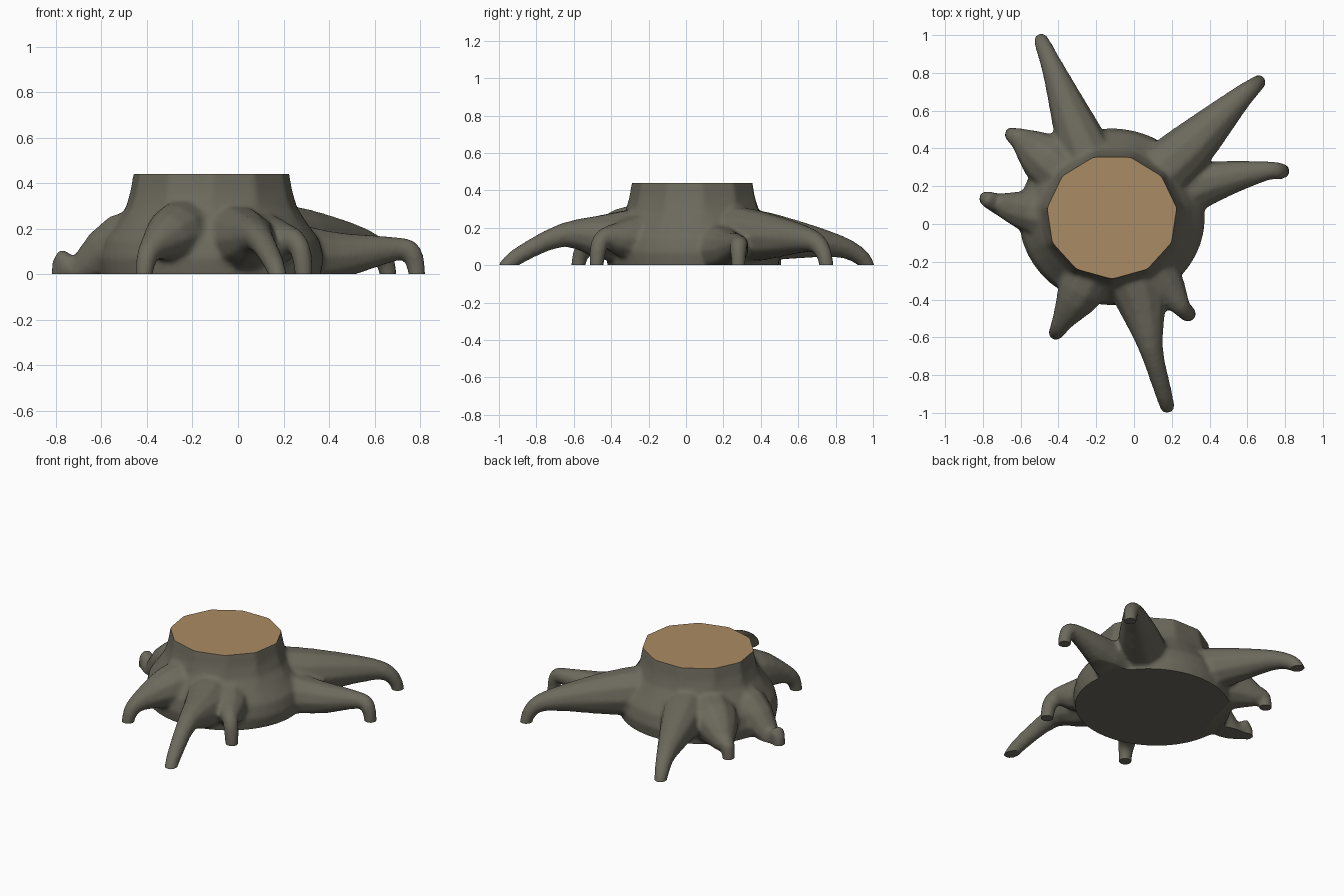
import bpy, bmesh, math
from mathutils import Vector

if "Cube" in bpy.data.objects:
    bpy.data.objects.remove(bpy.data.objects["Cube"])

def material(name, col):
    m = bpy.data.materials.new(name)
    m.diffuse_color = (*col, 1)
    m.use_nodes = True
    m.node_tree.nodes["Principled BSDF"].inputs["Base Color"].default_value = m.diffuse_color
    return m

bark = material("bark", (0.15, 0.142, 0.108))
wood = material("cut_wood", (0.40, 0.26, 0.125))
CENTRE = Vector((-.117, .038, 0))
SIDES = 11

def loft(bm, rings):
    """Closed skin over equal-length point rings."""
    vs = [[bm.verts.new(p) for p in r] for r in rings]
    n = len(vs[0])
    for a, b in zip(vs, vs[1:]):
        for i in range(n):
            bm.faces.new((a[i], a[(i + 1) % n], b[(i + 1) % n], b[i]))
    bm.faces.new(vs[0][::-1])
    bm.faces.new(vs[-1])

def spline(keys, steps=3):
    """Smooth curve through 4D keys (x, y, z, radius)."""
    k = [keys[0]] + keys + [keys[-1]]
    out = []
    for a, b, c, d in zip(k, k[1:], k[2:], k[3:]):
        for i in range(steps):
            t = i / steps
            out.append(b + ((c - a) * t + (2 * a - 5 * b + 4 * c - d) * t * t
                            + (3 * b - a - 3 * c + d) * t ** 3) * .5)
    return out + [keys[-1]]

def root(bm, shoulder, elbow, tip, toe_height, width):
    """Tapered root: leaves the trunk, arches over the elbow, drops at the toe."""
    s, e, t = Vector(shoulder), Vector(elbow), Vector((*tip, 0))
    start = CENTRE.lerp(s, .5)
    start.z = s.z + .01
    toe = e.lerp(t, .76)
    toe.z = toe_height
    t.z = -.03
    keys = [Vector((*p, r)) for p, r in
            ((start, .16), (s, width), (e, width * .5), (toe, .046), (t, .038))]
    path = spline(keys)
    flat = t - start
    side = Vector((-flat.y, flat.x, 0)).normalized()
    rings = []
    for i, p in enumerate(path):
        tan = (path[min(i + 1, len(path) - 1)] - path[max(i - 1, 0)]).to_3d().normalized()
        u = (side - tan * side.dot(tan)).normalized()
        v = tan.cross(u)
        rings.append([p.to_3d() + (u * math.cos(a) + v * math.sin(a)) * p.w
                      for a in (2 * math.pi * k / 10 for k in range(10))])
    loft(bm, rings)

def trunk_ring(z, r):
    """Round at the foot, turning into an eleven-sided polygon at the top."""
    facet = min(1, max(0, (z - .2) / .15))
    step = 2 * math.pi / SIDES
    ring = []
    for k in range(SIDES * 4):
        a = step * k / 4
        chord = math.cos(step / 2) / math.cos(a % step - step / 2)
        q = r * (1 + facet * (chord - 1))
        a += step * .25
        ring.append(CENTRE + Vector((q * math.cos(a), .95 * q * math.sin(a), z)))
    return ring

bm = bmesh.new()

# trunk flare, (height, radius)
flare = [(-.08, .46), (0, .482), (.07, .494), (.15, .475), (.22, .425),
         (.29, .382), (.36, .362), (.44, .347), (.52, .328)]
loft(bm, [trunk_ring(z, r) for z, r in flare])

# roots, clockwise from the back left
root(bm, (-.29, .46, .15), (-.42, .8, .105), (-.495, .98), .042, .13)
root(bm, (.29, .4, .155), (.55, .655, .135), (.665, .755), .075, .135)
root(bm, (.42, .225, .08), (.69, .28, .11), (.79, .28), .09, .11)
root(bm, (.17, -.33, .14), (.25, -.44, .145), (.29, -.48), .08, .105)
root(bm, (.04, -.42, .15), (.09, -.66, .16), (.18, -.98), .045, .13)
root(bm, (-.28, -.35, .175), (-.37, -.5, .12), (-.415, -.58), .06, .13)
root(bm, (-.52, .06, .14), (-.71, .105, .005), (-.785, .135), .07, .125)
root(bm, (-.46, .34, .13), (-.59, .44, .08), (-.65, .475), .07, .145)

bmesh.ops.recalc_face_normals(bm, faces=bm.faces)
raw = bpy.data.meshes.new("stump")
bm.to_mesh(raw)
bm.free()
stump = bpy.data.objects.new("tree_stump", raw)
bpy.context.collection.objects.link(stump)

# melt trunk and roots into one skin
rm = stump.modifiers.new("merge", 'REMESH')
rm.mode = 'VOXEL'
rm.voxel_size = .014
sm = stump.modifiers.new("soften", 'SMOOTH')
sm.factor, sm.iterations = .5, 6
mesh = bpy.data.meshes.new_from_object(stump.evaluated_get(bpy.context.evaluated_depsgraph_get()))
stump.modifiers.clear()
stump.data = mesh
mesh.materials.clear()
mesh.materials.append(bark)
mesh.materials.append(wood)

# saw flat at the ground and at the top, then close both cuts
bm = bmesh.new()
bm.from_mesh(mesh)
for z, n in ((0, -1), (.44, 1)):
    bmesh.ops.bisect_plane(bm, geom=bm.verts[:] + bm.edges[:] + bm.faces[:],
                           plane_co=(0, 0, z), plane_no=(0, 0, n), clear_outer=True)
    bmesh.ops.holes_fill(bm, edges=[e for e in bm.edges if e.is_boundary], sides=0)
bmesh.ops.recalc_face_normals(bm, faces=bm.faces)
bm.normal_update()
for f in bm.faces:
    f.material_index = int(all(v.co.z > .439 for v in f.verts))
bm.to_mesh(mesh)
bm.free()

bpy.context.view_layer.objects.active = stump
stump.select_set(True)
bpy.ops.object.shade_smooth_by_angle(angle=math.radians(40))
